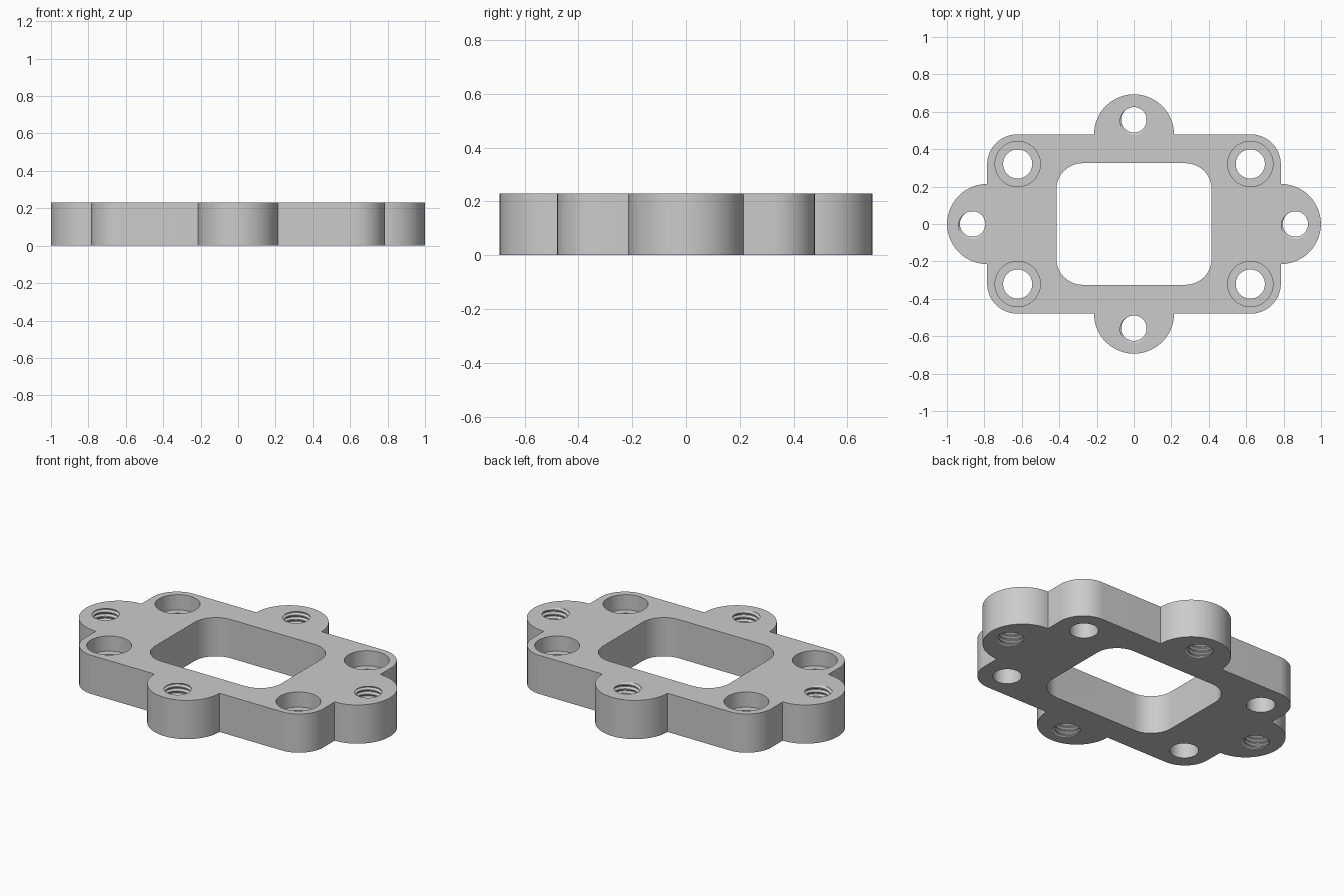
import bpy, bmesh
from math import sin, cos, pi, radians

if "Cube" in bpy.data.objects:
    bpy.data.objects.remove(bpy.data.objects["Cube"], do_unlink=True)

HEIGHT = 0.23
BODY_X, BODY_Y = 0.785, 0.479
LUG_R = 0.214
CORNER_R = 0.16

grey = bpy.data.materials.new("plain grey")
grey.use_nodes = True
grey.diffuse_color = (0.6, 0.6, 0.6, 1)
grey.node_tree.nodes["Principled BSDF"].inputs["Base Color"].default_value = grey.diffuse_color


def arc(cx, cy, r, start, end, steps):
    angles = [radians(start + (end - start) * i / steps) for i in range(steps + 1)]
    return [(cx + r * cos(a), cy + r * sin(a)) for a in angles]


def mirror_quarter(pts):
    """Close a first-quadrant outline into a full counter-clockwise loop."""
    half = pts + [(-x, y) for x, y in reversed(pts)]
    loop = []
    for x, y in half + [(x, -y) for x, y in reversed(half)]:
        if not loop or abs(x - loop[-1][0]) + abs(y - loop[-1][1]) > 1e-5:
            loop.append((x, y))
    if abs(loop[0][0] - loop[-1][0]) + abs(loop[0][1] - loop[-1][1]) < 1e-5:
        loop.pop()
    return loop


def finish(bm, name):
    bmesh.ops.recalc_face_normals(bm, faces=bm.faces)
    mesh = bpy.data.meshes.new(name)
    bm.to_mesh(mesh)
    bm.free()
    mesh.materials.append(grey)
    obj = bpy.data.objects.new(name, mesh)
    bpy.context.collection.objects.link(obj)
    return obj


def stack(name, layers):
    """Solid from equal-length outlines placed at rising heights."""
    bm = bmesh.new()
    rings = [[bm.verts.new((x, y, z)) for x, y in loop] for loop, z in layers]
    bm.faces.new(rings[0])
    bm.faces.new(rings[-1])
    n = len(rings[0])
    for low, high in zip(rings, rings[1:]):
        for i in range(n):
            j = (i + 1) % n
            bm.faces.new((low[i], low[j], high[j], high[i]))
    return finish(bm, name)


def circle(x, y, r, n=64):
    return arc(x, y, r, 0, 360, n)[:-1]


def thread_cutter(name, x, y, minor=0.068, major=0.081, pitch=0.026, seg=48):
    """Helical tap: four strands per pitch, closed at each end by a fan."""
    bm = bmesh.new()
    profile = [(minor, 0), (minor, 0.25), (major, 0.56), (major, 0.69)]
    z0 = -2.5 * pitch
    total = seg * (int(HEIGHT / pitch) + 5)
    strands = []
    for r, offset in profile:
        strand = []
        for n in range(total + 1):
            a = 2 * pi * (n % seg) / seg
            z = z0 + pitch * (n / seg + offset)
            strand.append(bm.verts.new((x + r * cos(a), y + r * sin(a), z)))
        strands.append(strand)
    strands.append(strands[0][seg:])
    for a, b in zip(strands, strands[1:]):
        for n in range(min(len(a), len(b)) - 1):
            bm.faces.new((a[n], a[n + 1], b[n + 1], b[n]))
    # The last turn of the flank strands has no partner on the first strand
    bmesh.ops.delete(bm, geom=[f for f in bm.faces
                               if f.calc_center_median().z > z0 + pitch * (total / seg - 1 + 1.7)],
                     context="FACES")
    mid = HEIGHT / 2
    open_edges = [e for e in bm.edges if e.is_boundary]
    for top in (False, True):
        edges = [e for e in open_edges if (e.verts[0].co.z > mid) == top]
        heights = [v.co.z for e in edges for v in e.verts]
        cap = bm.verts.new((x, y, max(heights) if top else min(heights)))
        for e in edges:
            bm.faces.new((e.verts[0], e.verts[1], cap))
    return finish(bm, name)


# Plate outline: side lug, rounded corner, end lug
quarter = arc(BODY_X, 0, LUG_R, 0, 90, 24)
quarter += arc(BODY_X - CORNER_R, BODY_Y - CORNER_R, CORNER_R, 0, 90, 20)
quarter += arc(0, BODY_Y, LUG_R, 0, 90, 24)
outline = mirror_quarter(quarter)
plate = stack("flange_plate", [(outline, 0), (outline, HEIGHT)])

# Central window with rounded corners
window = mirror_quarter(arc(0.275, 0.185, 0.14, 0, 90, 20))
cutters = [stack("window_cutter", [(window, -0.1), (window, HEIGHT + 0.1)])]

# Counterbored corner holes
for sx in (-1, 1):
    for sy in (-1, 1):
        hx, hy = sx * 0.622, sy * 0.321
        hole, bore = circle(hx, hy, 0.078), circle(hx, hy, 0.121)
        floor = HEIGHT - 0.09
        cutters.append(stack("corner_hole_cutter", [
            (hole, -0.1), (hole, floor), (bore, floor), (bore, HEIGHT + 0.1)]))

# Threaded lug holes
for hx, hy in ((0.863, 0), (-0.863, 0), (0, 0.557), (0, -0.557)):
    cutters.append(thread_cutter("thread_cutter", hx, hy))

bpy.ops.object.select_all(action="DESELECT")
bpy.context.view_layer.objects.active = plate
plate.select_set(True)
for cutter in cutters:
    cutter.hide_render = True
    cut = plate.modifiers.new("cut", "BOOLEAN")
    cut.operation = "DIFFERENCE"
    cut.solver = "EXACT"
    cut.object = cutter
    bpy.ops.object.modifier_apply(modifier=cut.name)
    bpy.data.objects.remove(cutter, do_unlink=True)

bpy.ops.object.shade_smooth_by_angle(angle=radians(25))
